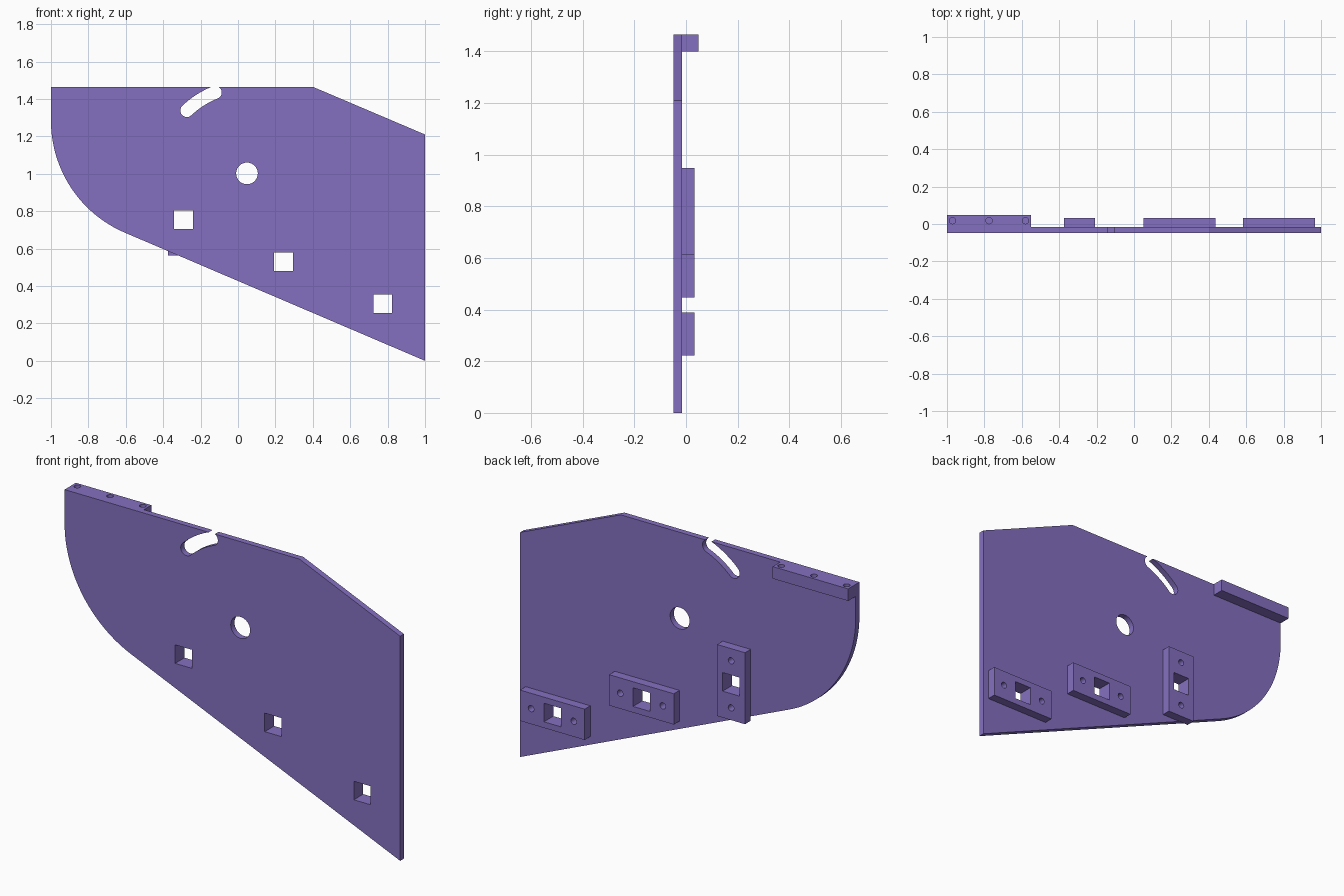
import bpy
import bmesh
from math import sin, cos, pi, radians

if "Cube" in bpy.data.objects:
    bpy.data.objects.remove(bpy.data.objects["Cube"], do_unlink=True)

FRONT, SEAM, PAD_BACK, BAR_BACK = -0.048, -0.016, 0.032, 0.048
TOP = 1.465

purple = bpy.data.materials.new("purple")
purple.use_nodes = True
colour = (0.233, 0.163, 0.53, 1)
purple.diffuse_color = colour
purple.node_tree.nodes["Principled BSDF"].inputs["Base Color"].default_value = colour


def arc(cx, cz, r, start, end, steps):
    """Points on an arc, angles in degrees."""
    angles = [radians(start + (end - start) * i / steps) for i in range(steps + 1)]
    return [(cx + r * cos(a), cz + r * sin(a)) for a in angles]


def circle(cx, cz, r, steps=32):
    return arc(cx, cz, r, 0, 360, steps)[:-1]


def rect(cx, cz, w, h):
    return [(cx + sx * w / 2, cz + sz * h / 2)
            for sx, sz in ((-1, -1), (1, -1), (1, 1), (-1, 1))]


def prism(name, outline, start, end, axis="y"):
    """Extrude an outline in xz along y, or an outline in xy along z."""
    bm = bmesh.new()
    place = (lambda u, v, d: (u, d, v)) if axis == "y" else (lambda u, v, d: (u, v, d))
    face = bm.faces.new([bm.verts.new(place(u, v, start)) for u, v in outline])
    new = bmesh.ops.extrude_face_region(bm, geom=[face])["geom"]
    bmesh.ops.translate(bm, vec=place(0, 0, end - start),
                        verts=[g for g in new if isinstance(g, bmesh.types.BMVert)])
    bmesh.ops.recalc_face_normals(bm, faces=bm.faces)
    mesh = bpy.data.meshes.new(name)
    bm.to_mesh(mesh)
    bm.free()
    mesh.materials.append(purple)
    obj = bpy.data.objects.new(name, mesh)
    bpy.context.collection.objects.link(obj)
    return obj


def cut(obj, cutters):
    """Subtract each cutter, then smooth only the round walls."""
    bpy.ops.object.select_all(action="DESELECT")
    bpy.context.view_layer.objects.active = obj
    obj.select_set(True)
    for cutter in cutters:
        mod = obj.modifiers.new("cut", "BOOLEAN")
        mod.operation, mod.solver, mod.object = "DIFFERENCE", "EXACT", cutter
        bpy.ops.object.modifier_apply(modifier=mod.name)
        bpy.data.objects.remove(cutter, do_unlink=True)
    bpy.ops.object.shade_smooth_by_angle(angle=radians(20))


def through(outline):
    return prism("hole_cutter", outline, -0.2, 0.2)


# Main plate, with one rounded corner
R, CORNER_Z = 0.65, 1.283
plate = prism("side_plate",
              [(-1, TOP), (0.4, TOP), (1, 1.21), (1, 0)]
              + arc(R - 1, CORNER_Z, R, 247, 180, 32), FRONT, SEAM)

# Curved slot, concentric with the pivot hole
PX, PZ, SLOT_R, HALF = 0.048, 1.002, 0.465, 0.035
A0, A1 = 111.4, 133.7
ends = [(PX + SLOT_R * cos(radians(a)), PZ + SLOT_R * sin(radians(a))) for a in (A0, A1)]
slot = (arc(PX, PZ, SLOT_R + HALF, A0, A1, 12)
        + arc(*ends[1], HALF, A1, A1 + 180, 12)[1:]
        + arc(PX, PZ, SLOT_R - HALF, A1, A0, 12)[1:]
        + arc(*ends[0], HALF, A0 + 180, A0 + 360, 12)[1:-1])

# Pads behind the plate: centre x, centre z, upright or not
pads = [("upright_pad", -0.291, 0.755, True),
        ("middle_pad", 0.243, 0.53, False),
        ("lower_pad", 0.774, 0.305, False)]
LONG, SHORT, SQUARE, SCREW = 0.385, 0.166, 0.1, 0.127

cut(plate, [through(circle(PX, PZ, 0.058)), through(slot)]
    + [through(rect(x, z, SQUARE, SQUARE)) for _, x, z, _ in pads])

for name, x, z, upright in pads:
    size = (SHORT, LONG) if upright else (LONG, SHORT)
    pad = prism(name, rect(x, z, *size), SEAM, PAD_BACK)
    dx, dz = (0, SCREW) if upright else (SCREW, 0)
    cut(pad, [through(rect(x, z, SQUARE, SQUARE))]
        + [through(circle(x + s * dx, z + s * dz, 0.017, 24)) for s in (-1, 1)])

# Mounting bar along the top edge, with blind screw holes
bar = prism("top_bar", rect(-0.775, TOP - 0.0325, 0.45, 0.065), SEAM, BAR_BACK)
cut(bar, [prism("screw_cutter", circle(x, 0.018, 0.017, 24), TOP - 0.05, TOP + 0.1, "z")
          for x in (-0.97, -0.775, -0.58)])
